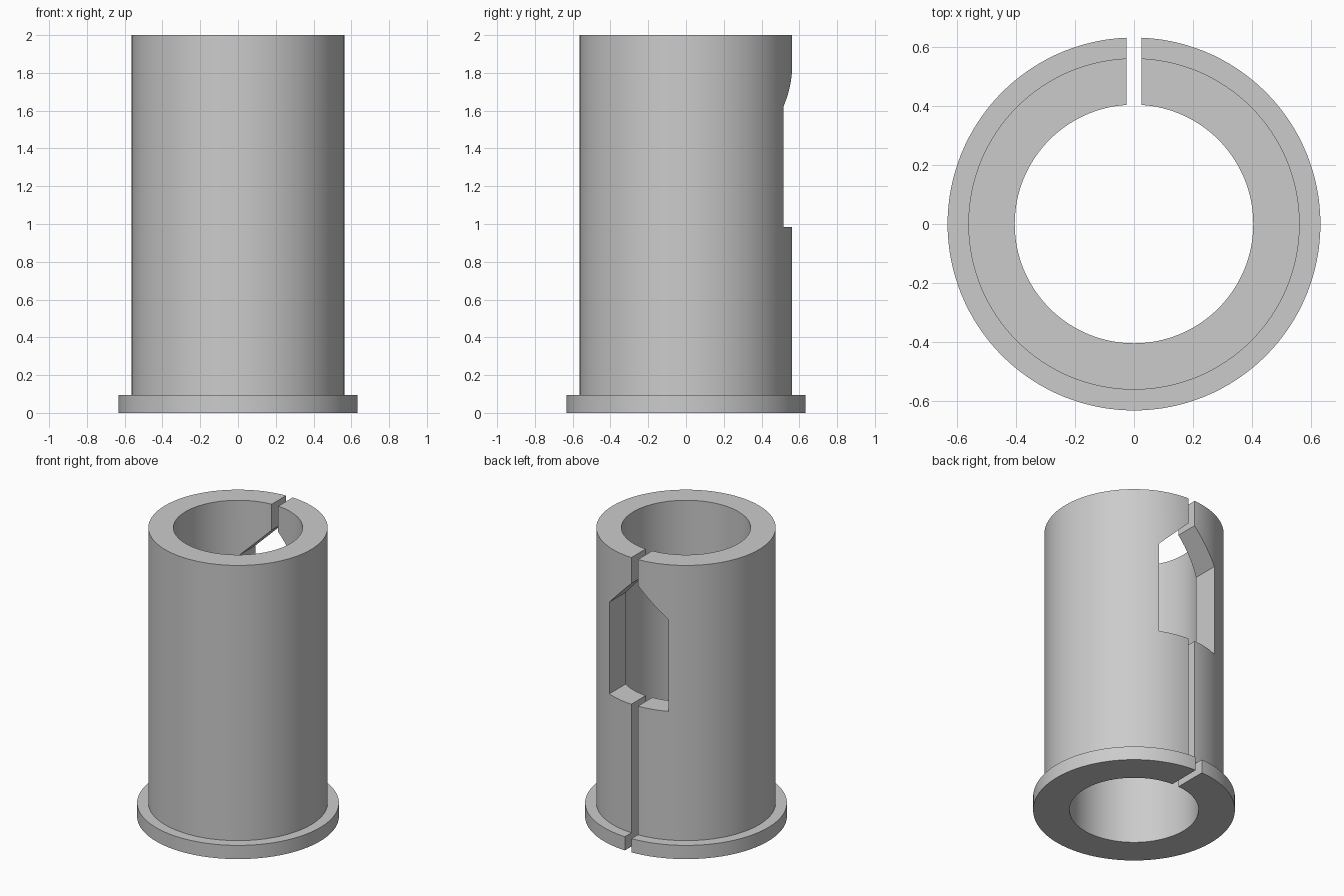
import bpy, bmesh
from math import cos, sin, tau, radians

SIDES = 128
BORE, BODY, FLANGE = 0.405, 0.5625, 0.633
HEIGHT, FLANGE_H = 2.0, 0.095

if "Cube" in bpy.data.objects:
    bpy.data.objects.remove(bpy.data.objects["Cube"])

grey = bpy.data.materials.new("plain grey")
grey.use_nodes = True
colour = (0.6, 0.6, 0.6, 1)
grey.diffuse_color = colour
grey.node_tree.nodes["Principled BSDF"].inputs["Base Color"].default_value = colour


def add_object(name, bm):
    bmesh.ops.recalc_face_normals(bm, faces=bm.faces)
    mesh = bpy.data.meshes.new(name)
    bm.to_mesh(mesh)
    bm.free()
    mesh.materials.append(grey)
    obj = bpy.data.objects.new(name, mesh)
    bpy.context.collection.objects.link(obj)
    return obj


def lathe(name, profile):
    """Closed (radius, z) profile turned around the z axis."""
    bm = bmesh.new()
    rings = [[bm.verts.new((r * cos(tau * i / SIDES), r * sin(tau * i / SIDES), z))
              for r, z in profile] for i in range(SIDES)]
    n = len(profile)
    for i in range(SIDES):
        a, b = rings[i], rings[(i + 1) % SIDES]
        for j in range(n):
            k = (j + 1) % n
            bm.faces.new((a[j], b[j], b[k], a[k]))
    return add_object(name, bm)


def prism(name, outline, y0, y1):
    """An (x, z) outline extruded along y."""
    bm = bmesh.new()
    face = bm.faces.new([bm.verts.new((x, y0, z)) for x, z in outline])
    new = bmesh.ops.extrude_face_region(bm, geom=[face])["geom"]
    verts = [v for v in new if isinstance(v, bmesh.types.BMVert)]
    bmesh.ops.translate(bm, verts=verts, vec=(0, y1 - y0, 0))
    obj = add_object(name, bm)
    obj.hide_render = True
    return obj


# Flanged sleeve
sleeve = lathe("flanged_sleeve", [
    (BORE, 0), (FLANGE, 0), (FLANGE, FLANGE_H),
    (BODY, FLANGE_H), (BODY, HEIGHT), (BORE, HEIGHT)])

# Gabled window and full-length slot at the back
cutters = [
    prism("window_cutter", [(-0.226, 0.985), (0.226, 0.985), (0.226, 1.62),
                            (0, 1.846), (-0.226, 1.62)], 0.1, 1),
    prism("slot_cutter", [(-0.025, -1), (0.025, -1), (0.025, 3), (-0.025, 3)], 0.1, 1)]

bpy.ops.object.select_all(action="DESELECT")
sleeve.select_set(True)
bpy.context.view_layer.objects.active = sleeve
for cutter in cutters:
    mod = sleeve.modifiers.new(cutter.name, "BOOLEAN")
    mod.operation = "DIFFERENCE"
    mod.solver = "EXACT"
    mod.object = cutter
    bpy.ops.object.modifier_apply(modifier=mod.name)
    bpy.data.objects.remove(cutter)

bpy.ops.object.shade_smooth_by_angle(angle=radians(30))
